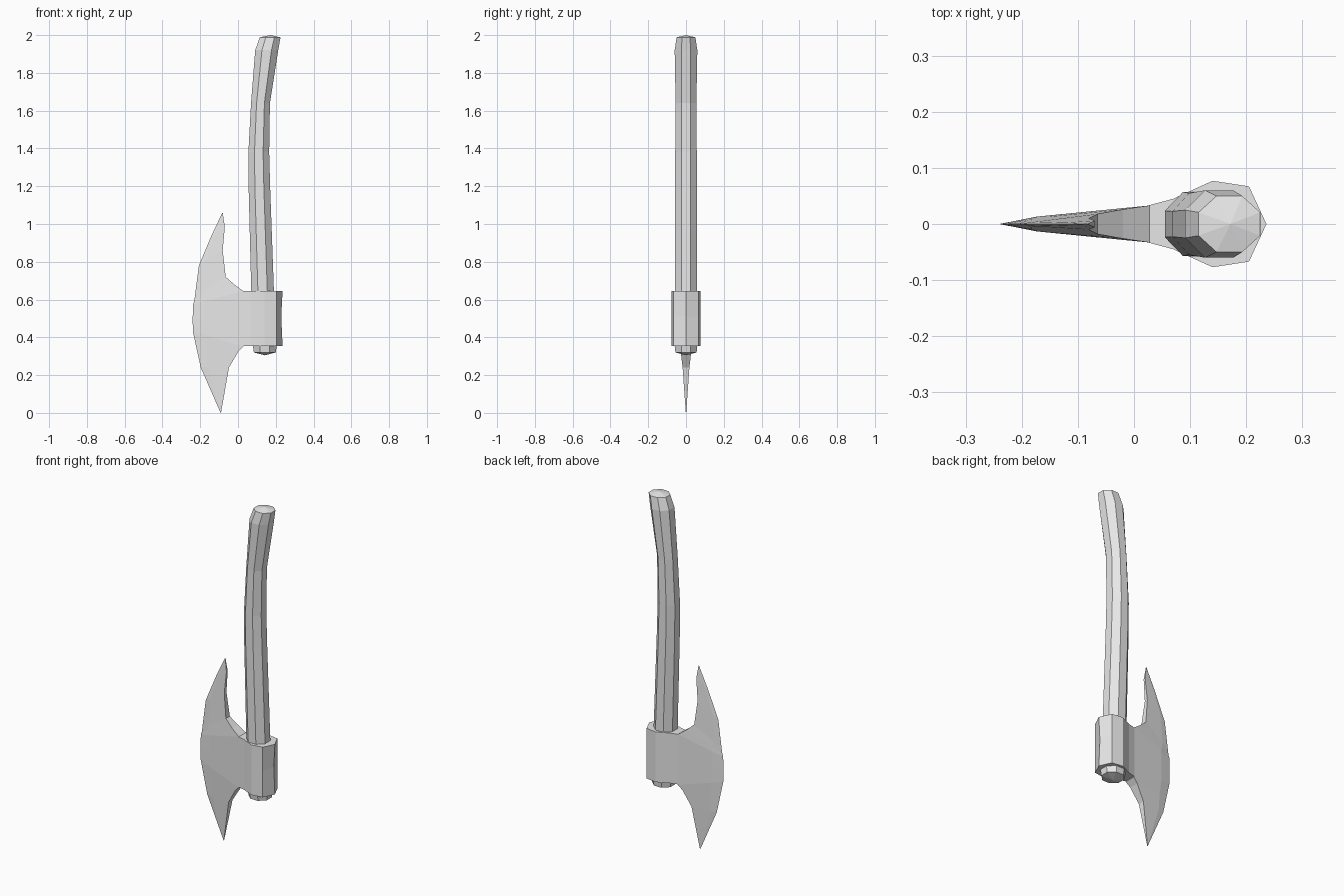
import bpy, bmesh, math

cube = bpy.data.objects.get("Cube")
if cube:
    bpy.data.objects.remove(cube, do_unlink=True)

grey = bpy.data.materials.new("plain_grey")
grey.use_nodes = True
grey.diffuse_color = (0.8, 0.8, 0.8, 1)
grey.node_tree.nodes["Principled BSDF"].inputs["Base Color"].default_value = (0.8, 0.8, 0.8, 1)


def finish(bm, name):
    bmesh.ops.remove_doubles(bm, verts=bm.verts, dist=0.0005)
    bmesh.ops.recalc_face_normals(bm, faces=bm.faces)
    mesh = bpy.data.meshes.new(name)
    bm.to_mesh(mesh)
    bm.free()
    mesh.materials.append(grey)
    obj = bpy.data.objects.new(name, mesh)
    bpy.context.collection.objects.link(obj)
    return obj


def loft(name, rings, tips=None):
    """Skin closed rings of points, closing the ends with flat caps or shallow fans."""
    bm = bmesh.new()
    loops = [[bm.verts.new(p) for p in ring] for ring in rings]
    n = len(loops[0])
    for a, b in zip(loops, loops[1:]):
        for i in range(n):
            j = (i + 1) % n
            bm.faces.new((a[i], a[j], b[j], b[i]))
    for k, loop in enumerate((loops[0], loops[-1])):
        if tips:
            tip = bm.verts.new(tips[k])
            for i in range(n):
                bm.faces.new((loop[i], loop[(i + 1) % n], tip))
        else:
            bm.faces.new(loop)
    return finish(bm, name)


def octagon(cx, z, rx, ry):
    k = 1 / math.cos(math.pi / 8)
    angles = [math.pi * (i + 0.5) / 4 for i in range(8)]
    return [(cx + rx * k * math.cos(a), ry * k * math.sin(a), z) for a in angles]


# Curved octagonal handle: centre x, z, half width, half depth
handle = [(0.142, 0.32, 0.058, 0.056), (0.142, 0.355, 0.063, 0.06),
          (0.130, 0.65, 0.060, 0.058), (0.113, 1.2, 0.057, 0.057),
          (0.110, 1.38, 0.055, 0.057), (0.119, 1.64, 0.050, 0.055),
          (0.152, 1.92, 0.061, 0.060), (0.170, 1.988, 0.055, 0.050)]
loft("handle", [octagon(*s) for s in handle],
     tips=[(0.142, 0, 0.305), (0.172, 0, 2.0)])

# Socket around the handle, slightly waisted at mid height
half = [(0.14, 0.077), (0.07, 0.045), (0.025, 0.033)]


def socket_ring(z, back):
    side = [(back, 0), (0.205, 0.067)] + half
    mirrored = [(x, -y) for x, y in reversed(side[1:])]
    return [(x, y, z) for x, y in side + mirrored]


loft("socket", [socket_ring(0.355, 0.236), socket_ring(0.51, 0.229),
                socket_ring(0.645, 0.236)])

# Blade: sharp edge point, thick inner point, half thickness, top to bottom
blade = [((-0.083, 1.06), (-0.081, 1.06), 0.001),
         ((-0.140, 0.94), (-0.070, 0.985), 0.006),
         ((-0.207, 0.78), (-0.081, 0.86), 0.010),
         ((-0.228, 0.62), (-0.065, 0.72), 0.018),
         ((-0.231, 0.595), (-0.020, 0.68), 0.026),
         ((-0.238, 0.575), (0.028, 0.645), 0.033),
         ((-0.240, 0.50), (0.028, 0.50), 0.033),
         ((-0.239, 0.43), (0.028, 0.351), 0.033),
         ((-0.218, 0.335), (0.002, 0.325), 0.028),
         ((-0.197, 0.24), (-0.048, 0.24), 0.018),
         ((-0.092, 0.0), (-0.090, 0.0), 0.001)]
bm = bmesh.new()
rows = []
for (ex, ez), (ix, iz), t in blade:
    mx, mz = ex + 0.25 * (ix - ex), ez + 0.25 * (iz - ez)
    points = [(ex, 0, ez), (mx, 0.4 * t, mz), (ix, t, iz), (ix, -t, iz), (mx, -0.4 * t, mz)]
    rows.append([bm.verts.new(p) for p in points])
for a, b in zip(rows, rows[1:]):
    for i in range(5):
        j = (i + 1) % 5
        bm.faces.new((a[i], a[j], b[j], b[i]))
bm.faces.new(rows[0])
bm.faces.new(rows[-1])
finish(bm, "blade")
